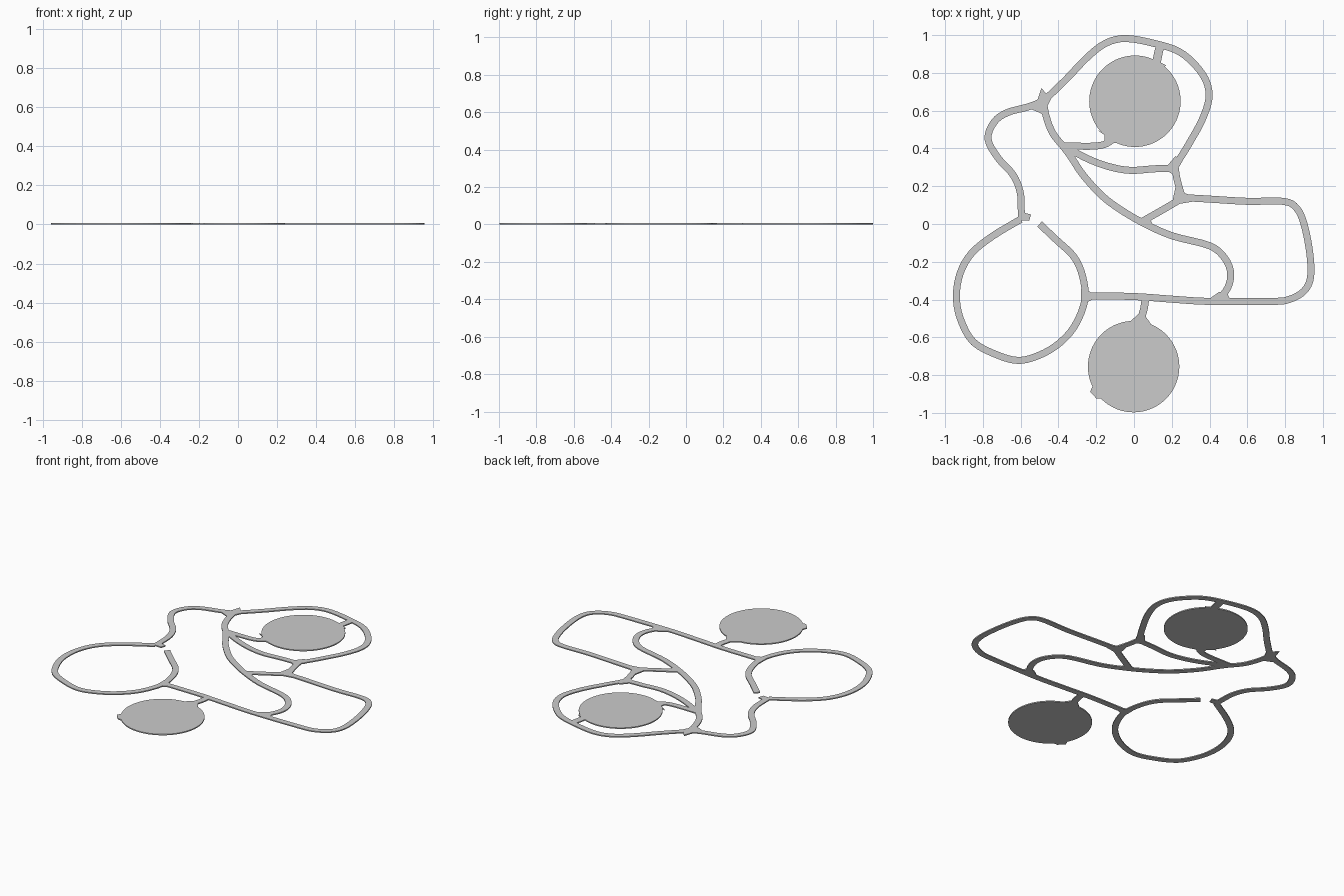
import bpy, bmesh, math
from mathutils import Vector
from mathutils.geometry import delaunay_2d_cdt

if "Cube" in bpy.data.objects:
    bpy.data.objects.remove(bpy.data.objects["Cube"])

THICK = 0.007
WIDTH = 0.037


def smooth_path(pts, n=4):
    """Catmull-Rom through the given points."""
    p = [Vector(q) for q in pts]
    p = [2 * p[0] - p[1]] + p + [2 * p[-1] - p[-2]]
    out = []
    for a, b, c, d in zip(p, p[1:], p[2:], p[3:]):
        for i in range(n):
            t = i / n
            out.append(0.5 * (2 * b + (c - a) * t + (2 * a - 5 * b + 4 * c - d) * t * t
                              + (3 * b - a - 3 * c + d) * t ** 3))
    return out + [p[-2]]


def ribbon(pts, width=WIDTH):
    """Quads of constant width along a smooth path."""
    path = smooth_path(pts)
    left, right = [], []
    for i, q in enumerate(path):
        d = (path[min(i + 1, len(path) - 1)] - path[max(i - 1, 0)]).normalized()
        s = Vector((-d.y, d.x)) * width / 2
        left.append(q + s)
        right.append(q - s)
    return [[right[i], right[i + 1], left[i + 1], left[i]] for i in range(len(path) - 1)]


def disc(x, y, r, n=72):
    return [Vector((x + r * math.cos(2 * math.pi * i / n),
                    y + r * math.sin(2 * math.pi * i / n))) for i in range(n)]


def plate(name, polys):
    """Union of flat polygons, extruded to a thin plate."""
    verts, faces = [], []
    for poly in polys:
        area = sum(a.x * b.y - b.x * a.y for a, b in zip(poly, poly[1:] + poly[:1]))
        poly = poly if area > 0 else poly[::-1]
        faces.append(list(range(len(verts), len(verts) + len(poly))))
        verts += poly
    vs, _, fs, _, _, src = delaunay_2d_cdt(verts, [], faces, 0, 1e-5)
    bm = bmesh.new()
    bv = [bm.verts.new((v.x, v.y, 0)) for v in vs]
    for f, o in zip(fs, src):
        if o:
            bm.faces.new([bv[i] for i in f])
    bmesh.ops.delete(bm, geom=[v for v in bm.verts if not v.link_faces], context='VERTS')
    ext = bmesh.ops.extrude_face_region(bm, geom=bm.faces[:], use_keep_orig=True)
    top = [g for g in ext['geom'] if isinstance(g, bmesh.types.BMVert)]
    bmesh.ops.translate(bm, vec=(0, 0, THICK), verts=top)
    bmesh.ops.recalc_face_normals(bm, faces=bm.faces[:])
    me = bpy.data.meshes.new(name)
    bm.to_mesh(me)
    bm.free()
    bpy.context.collection.objects.link(bpy.data.objects.new(name, me))


def poly(*pts):
    return [Vector(p) for p in pts]


# Open loop at lower left
loop_left = [(-.5, 0), (-.41, -.085), (-.325, -.165), (-.28, -.25), (-.258, -.37), (-.28, -.47),
             (-.335, -.57), (-.42, -.65), (-.52, -.702), (-.615, -.722), (-.72, -.695),
             (-.85, -.625), (-.92, -.5), (-.94, -.38), (-.92, -.26), (-.86, -.155),
             (-.75, -.065), (-.6, .025)]
# Strand climbing to the upper loop
strand_left = [(-.597, .02), (-.597, .08), (-.603, .17), (-.64, .26), (-.72, .35), (-.773, .45),
               (-.74, .54), (-.67, .59), (-.56, .62), (-.48, .65)]
# Upper loop around the disc
loop_upper = [(-.485, .645), (-.36, .765), (-.25, .88), (-.15, .957), (-.04, .982), (.12, .953),
              (.24, .912), (.33, .835), (.385, .75), (.396, .66), (.36, .55), (.3, .44),
              (.245, .35), (.205, .3), (.1, .292), (-.02, .284), (-.13, .303), (-.24, .343),
              (-.34, .395)]
# Long inner S-shaped strand
strand_inner = [(-.48, .65), (-.465, .57), (-.43, .48), (-.37, .405), (-.33, .35), (-.27, .26),
                (-.17, .15), (-.07, .075), (.05, .005), (.2, -.062), (.4, -.115), (.48, -.18),
                (.512, -.26), (.495, -.34), (.44, -.41)]
# Right-hand loop and lower run
loop_right = [(.25, .14), (.38, .133), (.6, .12), (.79, .12), (.86, .085), (.9, 0), (.93, -.15),
              (.935, -.28), (.9, -.355), (.82, -.4), (.72, -.41), (.4, -.41), (.2, -.398),
              (0, -.384), (-.25, -.38)]

polys = []
for p in (loop_left, strand_left, loop_upper, strand_inner, loop_right):
    polys += ribbon(p)
# Short connecting strands
polys += ribbon([(.217, .31), (.227, .24), (.255, .14)])
polys += ribbon([(.27, .145), (.16, .08), (.04, .012)])
polys += ribbon([(-.37, .413), (-.2, .413), (-.13, .435), (-.09, .48)])
polys += ribbon([(.115, .83), (.128, .9), (.14, .95)], .045)
polys += ribbon([(.06, -.4), (.05, -.46), (.02, -.55)], .04)
# Gussets at the junctions and the stub by the gap
polys += [poly((-.6, .02), (-.555, .017), (-.545, .05), (-.575, .058), (-.6, .1)),
          poly((-.51, .66), (-.56, .615), (-.48, .58), (-.44, .66), (-.49, .72)),
          poly((-.4, .43), (-.36, .36), (-.31, .37), (-.31, .42)),
          poly((.21, .26), (.16, .29), (.22, .36), (.25, .33)),
          poly((.22, .2), (.2, .1), (.32, .12), (.32, .145), (.25, .17)),
          poly((-.01, .02), (.04, -.01), (.1, -.005), (.08, .04), (.04, .03)),
          poly((-.28, -.34), (-.28, -.42), (-.24, -.41), (-.21, -.395), (-.23, -.36)),
          poly((.4, -.395), (.45, -.36), (.49, -.36), (.51, -.4)),
          poly((-.02, -.515), (.02, -.48), (.055, -.48), (.09, -.53)),
          poly((-.2, .5), (-.155, .47), (-.155, .43), (-.1, .43), (-.04, .42)),
          poly((.13, .86), (.17, .84), (.13, .8))]
plate("strand_network", polys)

# Solid round pads, the lower one with a small nub
plate("upper_disc", [disc(.005, .65, .242)])
plate("lower_disc", [disc(-.002, -.755, .242),
                     poly((-.22, -.86), (-.232, -.888), (-.198, -.925), (-.165, -.925), (-.1, -.8))])
